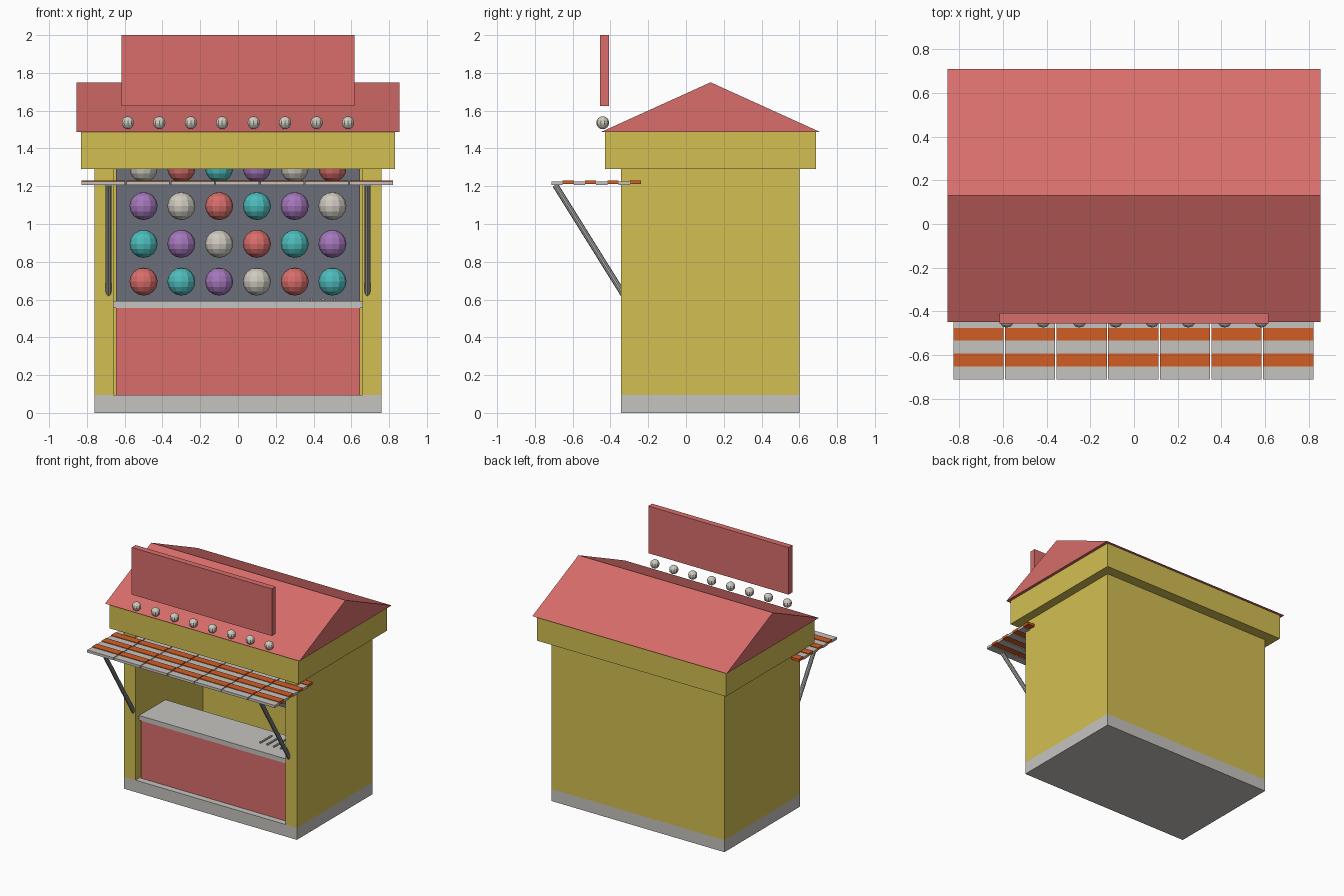
import bpy, bmesh
from mathutils import Vector

if "Cube" in bpy.data.objects:
    bpy.data.objects.remove(bpy.data.objects["Cube"])


def material(name, r, g, b):
    m = bpy.data.materials.new(name)
    m.diffuse_color = (r, g, b, 1)
    m.use_nodes = True
    m.node_tree.nodes["Principled BSDF"].inputs["Base Color"].default_value = m.diffuse_color
    return m


YELLOW = material("yellow_paint", .65, .52, .085)
RED = material("red_paint", .69, .155, .145)
GREY = material("light_grey", .56, .55, .52)
ORANGE = material("orange", .64, .11, .018)
SLATE = material("slate_grey", .145, .157, .188)
TEAL = material("teal", .075, .50, .50)
PURPLE = material("purple", .37, .185, .50)
CREAM = material("cream_white", .62, .59, .52)
METAL = material("metal_grey", .42, .42, .40)


def finish(name, bm, mat):
    bmesh.ops.recalc_face_normals(bm, faces=bm.faces)
    me = bpy.data.meshes.new(name)
    bm.to_mesh(me)
    bm.free()
    me.materials.append(mat)
    ob = bpy.data.objects.new(name, me)
    bpy.context.collection.objects.link(ob)
    return ob


def add_box(bm, x, y, z):
    cube = bmesh.ops.create_cube(bm, size=1)
    for v in cube["verts"]:
        v.co = Vector([(a + b) / 2 + c * (b - a) for (a, b), c in zip((x, y, z), v.co)])


def box(name, x, y, z, mat):
    bm = bmesh.new()
    add_box(bm, x, y, z)
    return finish(name, bm, mat)


def ball(name, centre, radius, mat, segments=12, rings=8):
    bm = bmesh.new()
    bmesh.ops.create_uvsphere(bm, u_segments=segments, v_segments=rings, radius=radius)
    bmesh.ops.translate(bm, verts=bm.verts, vec=centre)
    return finish(name, bm, mat)


def rod(name, a, b, r1, r2, mat, sides=10):
    a, b = Vector(a), Vector(b)
    bm = bmesh.new()
    bmesh.ops.create_cone(bm, cap_ends=True, segments=sides, radius1=r1, radius2=r2,
                          depth=(b - a).length)
    bmesh.ops.rotate(bm, verts=bm.verts, cent=(0, 0, 0),
                     matrix=Vector((0, 0, 1)).rotation_difference(b - a).to_matrix())
    bmesh.ops.translate(bm, verts=bm.verts, vec=(a + b) / 2)
    return finish(name, bm, mat)


# Booth shell: plinth, side walls and back wall
box("base", (-.76, .76), (-.345, .602), (0, .095), GREY)
for side, s in (("left", -1), ("right", 1)):
    box(side + "_wall", sorted((s * .66, s * .76)), (-.345, .602), (.095, 1.29), YELLOW)
box("back_wall", (-.66, .66), (.502, .602), (.095, 1.29), YELLOW)

# Counter
box("counter_front", (-.645, .645), (-.295, -.245), (.095, .555), RED)
box("counter_top", (-.66, .66), (-.30, .03), (.555, .592), GREY)

# Fascia and gabled roof
box("fascia", (-.832, .832), (-.43, .687), (1.29, 1.487), YELLOW)
bm = bmesh.new()
profile = [bm.verts.new((-.855, y, z)) for y, z in ((-.45, 1.487), (.71, 1.487), (.13, 1.75))]
gable = bm.faces.new(profile)
new = bmesh.ops.extrude_face_region(bm, geom=[gable], use_keep_orig=True)["geom"]
bmesh.ops.translate(bm, verts=[v for v in new if isinstance(v, bmesh.types.BMVert)],
                    vec=(1.71, 0, 0))
finish("roof", bm, RED)

# Sign board and the row of bulbs under it
box("sign_board", (-.617, .617), (-.455, -.407), (1.625, 2.0), RED)
for i in range(8):
    ball(f"bulb_{i + 1}", (-.583 + i * .1665, -.441, 1.536), .034, CREAM, 10, 8)

# Awning: seven panels of crosswise slats in alternating colours
SLAT = .0594
for name, first, z, mat in (("awning_grey_slats", 0, (1.206, 1.226), GREY),
                            ("awning_orange_slats", 1, (1.212, 1.231), ORANGE)):
    bm = bmesh.new()
    for p in range(7):
        x0 = -.828 + p * .2366
        for k in range(first, 8, 2):
            y0 = -.713 + k * SLAT
            add_box(bm, (x0, x0 + .23), (y0, y0 + SLAT), z)
    finish(name, bm, mat)

# Awning struts
for side, s in (("left", -1), ("right", 1)):
    rod(side + "_awning_strut", (s * .685, -.33, .625), (s * .685, -.692, 1.206), .016, .016, METAL)

# Target board with a grid of balloons
box("target_board", (-.645, .645), (.47, .502), (.56, 1.29), SLATE)
colours = (RED, TEAL, PURPLE, CREAM)
for row in range(4):
    for col in range(6):
        ball(f"balloon_{row + 1}_{col + 1}", (-.5 + .2 * col, .42, .695 + .2 * row), .074,
             colours[(row + col) % 4])

# Darts laid on the counter
for i in range(4):
    x = .33 + i * .06
    rod(f"dart_{i + 1}", (x, -.19, .6), (x, -.05, .6), .008, .008, METAL, 6)
